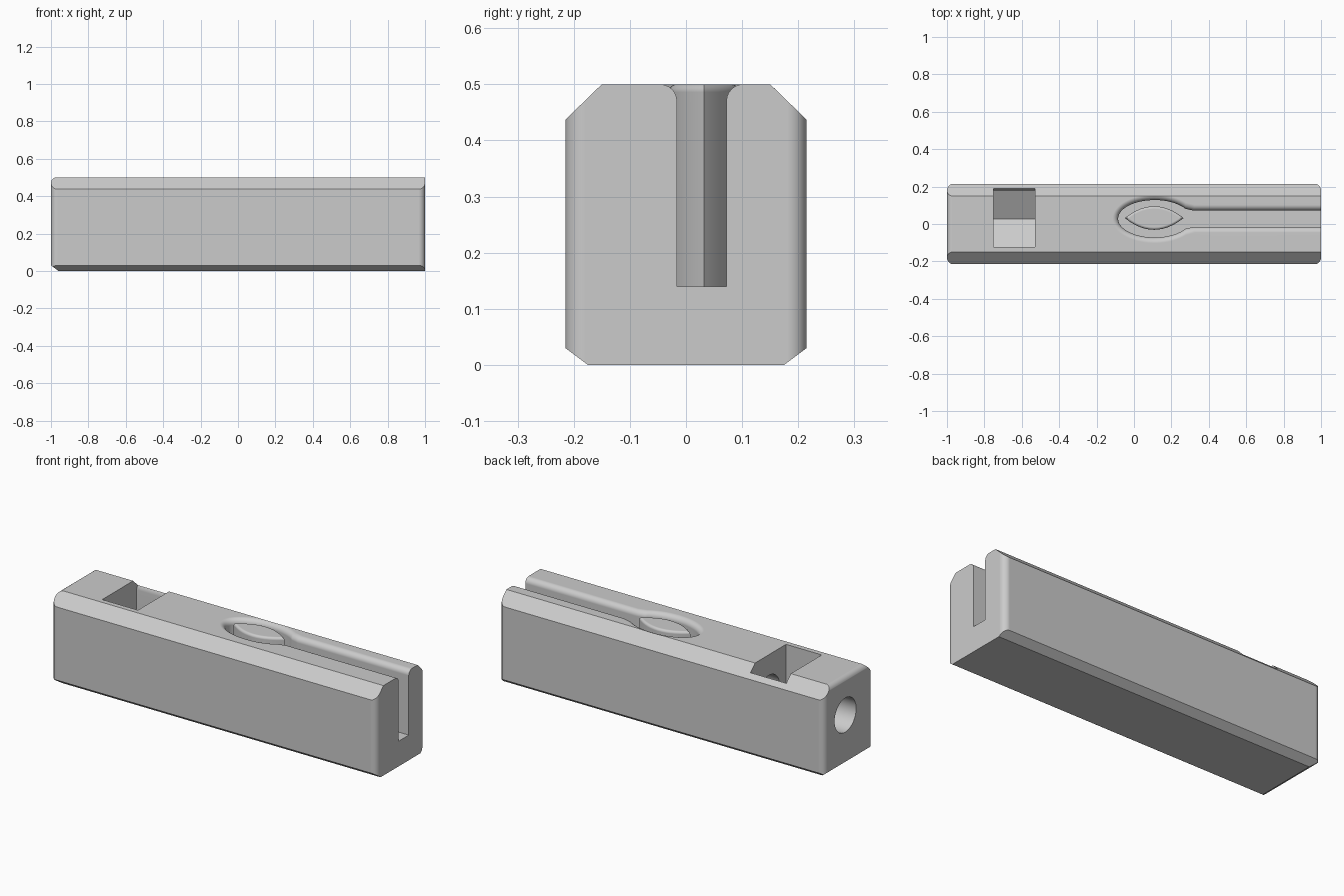
import bpy, bmesh
from math import sin, cos, pi, radians, asin, sqrt

if "Cube" in bpy.data.objects:
    bpy.data.objects.remove(bpy.data.objects["Cube"], do_unlink=True)

grey = bpy.data.materials.new("light_grey")
grey.use_nodes = True
grey.diffuse_color = (0.6, 0.6, 0.6, 1)
grey.node_tree.nodes["Principled BSDF"].inputs["Base Color"].default_value = (0.6, 0.6, 0.6, 1)

MID = 0.028          # y of the bore, pocket and slot
TOP = 0.5


def loft(name, rings):
    """Closed solid through equal-length rings of points."""
    bm = bmesh.new()
    vs = [[bm.verts.new(p) for p in ring] for ring in rings]
    n = len(vs[0])
    for a, b in zip(vs, vs[1:]):
        for i in range(n):
            j = (i + 1) % n
            bm.faces.new((a[i], a[j], b[j], b[i]))
    bm.faces.new(vs[0])
    bm.faces.new(vs[-1])
    bmesh.ops.recalc_face_normals(bm, faces=bm.faces)
    mesh = bpy.data.meshes.new(name)
    bm.to_mesh(mesh)
    bm.free()
    mesh.materials.append(grey)
    ob = bpy.data.objects.new(name, mesh)
    bpy.context.collection.objects.link(ob)
    return ob


def prism(name, outline, axis, lo, hi):
    """Extrude a 2D outline along x, y or z."""
    place = {"x": lambda a, b, d: (d, a, b),
             "y": lambda a, b, d: (a, d, b),
             "z": lambda a, b, d: (a, b, d)}[axis]
    return loft(name, [[place(a, b, d) for a, b in outline] for d in (lo, hi)])


def select(ob):
    bpy.ops.object.select_all(action="DESELECT")
    ob.select_set(True)
    bpy.context.view_layer.objects.active = ob


def cut(ob, tool, operation="DIFFERENCE"):
    mod = ob.modifiers.new("cut", "BOOLEAN")
    mod.operation, mod.solver, mod.object = operation, "EXACT", tool
    select(ob)
    bpy.ops.object.modifier_apply(modifier=mod.name)
    bpy.data.objects.remove(tool, do_unlink=True)


def finish(ob):
    select(ob)
    bpy.ops.object.shade_smooth_by_angle(angle=radians(30))
    mod = ob.modifiers.new("even_shading", "WEIGHTED_NORMAL")
    mod.keep_sharp = True


# Body: rounded plan, trimmed by the end outline and the side outline
R = 0.035
plan = []
for k, (sx, sy) in enumerate([(1, 1), (-1, 1), (-1, -1), (1, -1)]):
    for i in range(9):
        t = (k + i / 8) * pi / 2
        plan.append((sx * (1 - R) + R * cos(t), sy * (0.215 - R) + R * sin(t)))
body = prism("body", plan, "z", -0.1, 0.6)

half = [(0.175, 0), (0.255, 0.06), (0.255, 0.398), (0.15, TOP)]
outline = half + [(-y, z) for y, z in reversed(half)]
cut(body, prism("end_trim", outline, "x", -1.1, 1.1), "INTERSECT")

r = 0.03
arc = [(-1 + r - r * sin(radians(a)), TOP - r + r * cos(radians(a)))
       for a in range(10, 71, 10)]
first, last = arc[0], arc[-1]
side = [(first[0] + 0.3 * cos(radians(10)), first[1] + 0.3 * sin(radians(10)))] + arc
side += [(last[0] - 0.2 * cos(radians(70)), last[1] - 0.2 * sin(radians(70))),
         (-1.04, 0.06), (-0.88, -0.06), (1.1, -0.06), (1.1, 0.6)]
cut(body, prism("side_trim", side, "y", -0.4, 0.4), "INTERSECT")


# Oval pocket running into the end slot, with a rounded upper rim
def pocket_ring(z, o):
    a, b, s = 0.195 + o, 0.1 + o, 0.044 + o
    t0 = asin(s / b + 0.1)
    n = 48
    ring = []
    for i in range(n + 1):
        t = t0 + (2 * pi - 2 * t0) * i / n
        ring.append((0.11 + a * cos(t), MID + b * sin(t), z))
    neck = 0.11 + a * sqrt(1 - (s / b) ** 2) + 0.03
    return ([(1.1, MID + s, z), (neck, MID + s, z)] + ring
            + [(neck, MID - s, z), (1.1, MID - s, z)])


FLOOR = 0.14
rings = [pocket_ring(FLOOR, 0)]
for i in range(7):
    t = i / 6 * pi / 2
    rings.append(pocket_ring(TOP - r + r * sin(t), r * (1 - cos(t))))
rings.append(pocket_ring(0.6, r))
cut(body, loft("pocket_cutter", rings))

# Nut trap with a pointed floor, open at the top
AXIS = 0.29
flat = 0.15
trap = [(MID, AXIS - flat * 2 / sqrt(3)), (MID + flat, AXIS - flat / sqrt(3)),
        (MID + flat, 0.44), (0.2, 0.48), (0.2, 0.6),
        (MID - flat, 0.6), (MID - flat, AXIS - flat / sqrt(3))]
cut(body, prism("trap_cutter", trap, "x", -0.75, -0.53))

# Round bore from the closed end through the nut trap
circle = [(MID + 0.095 * cos(2 * pi * i / 48), AXIS + 0.095 * sin(2 * pi * i / 48))
          for i in range(48)]
cut(body, prism("bore_cutter", circle, "x", -1.1, -0.3))
finish(body)


# Pointed island standing in the pocket, with a softened top edge
def lens_ring(z, inset):
    n = 20
    ring = []
    for sign in (1, -1):
        for i in range(n):
            u = sign * cos(pi * i / n)
            ring.append((0.108 + (0.157 - 1.5 * inset) * u,
                         MID + 0.004 + sign * (0.063 - inset) * (1 - u * u), z))
    return ring


e = 0.014
rings = [lens_ring(FLOOR - 0.02, 0)]
for i in range(6):
    t = i / 5 * pi / 2
    rings.append(lens_ring(TOP - e + e * sin(t), e * (1 - cos(t))))
finish(loft("pocket_island", rings))
